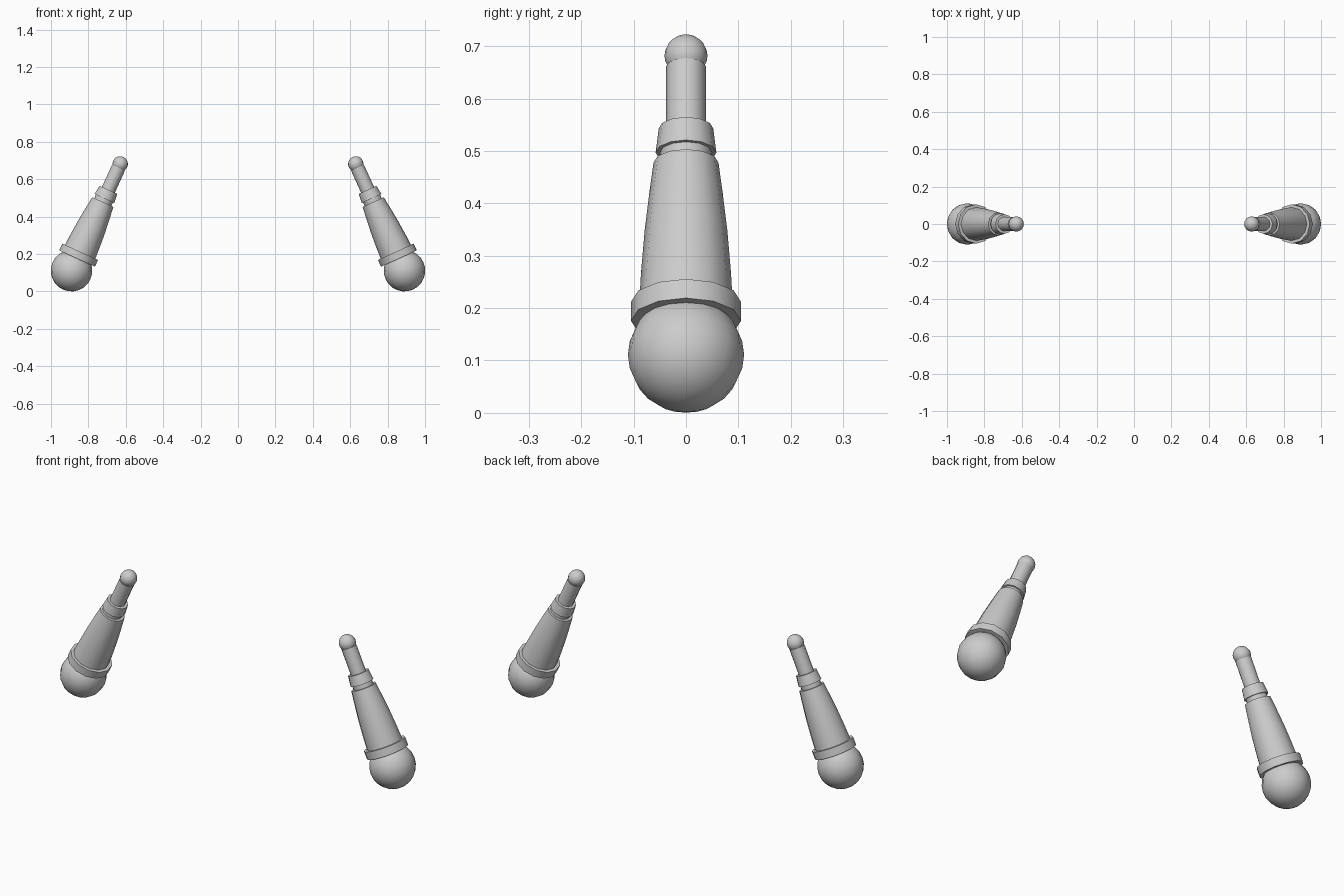
import bpy, bmesh
from math import pi, cos, sin
from mathutils import Matrix, Vector

if "Cube" in bpy.data.objects:
    bpy.data.objects.remove(bpy.data.objects["Cube"])

TILT = math_tilt = 0.428
BALL = Vector((0.89, 0, 0.111))


def finish(name, bm, side):
    # tilt around the big ball, then mirror by turning for the left one
    m = Matrix.Translation(BALL) @ Matrix.Rotation(-TILT, 4, 'Y')
    if side < 0:
        m = Matrix.Rotation(pi, 4, 'Z') @ m
    bm.transform(m)
    bmesh.ops.recalc_face_normals(bm, faces=bm.faces)
    me = bpy.data.meshes.new(name)
    bm.to_mesh(me)
    bm.free()
    ob = bpy.data.objects.new(name, me)
    bpy.context.collection.objects.link(ob)
    bpy.context.view_layer.objects.active = ob
    ob.select_set(True)
    bpy.ops.object.shade_smooth_by_angle(angle=0.7)
    ob.select_set(False)


def lathe(name, profile, side, n=12):
    bm = bmesh.new()
    rings = [[bm.verts.new((r * cos(2 * pi * i / n), r * sin(2 * pi * i / n), z))
              for i in range(n)] for r, z in profile]
    for a, b in zip(rings, rings[1:]):
        for i in range(n):
            j = (i + 1) % n
            bm.faces.new((a[i], a[j], b[j], b[i]))
    bm.faces.new(rings[0][::-1])
    bm.faces.new(rings[-1])
    finish(name, bm, side)


def ball(name, radius, z, side, u=16, v=12):
    bm = bmesh.new()
    bmesh.ops.create_uvsphere(bm, u_segments=u, v_segments=v, radius=radius,
                              matrix=Matrix.Translation((0, 0, z)))
    finish(name, bm, side)


for side, tag in ((1, "right"), (-1, "left")):
    # round head and its collar
    ball("head_" + tag, 0.111, 0, side)
    lathe("head_collar_" + tag, [(0.105, 0.071), (0.105, 0.111)], side)
    # tapered, slightly bulging handle
    lathe("handle_" + tag, [(0.090, 0.09), (0.086, 0.17), (0.079, 0.26),
                            (0.070, 0.34), (0.062, 0.403)], side)
    # groove and upper collar
    lathe("groove_" + tag, [(0.050, 0.39), (0.050, 0.44)], side)
    lathe("upper_collar_" + tag, [(0.058, 0.424), (0.052, 0.475)], side)
    # thin stem with a ball tip
    lathe("stem_" + tag, [(0.038, 0.46), (0.038, 0.605)], side)
    ball("tip_" + tag, 0.041, 0.627, side)
